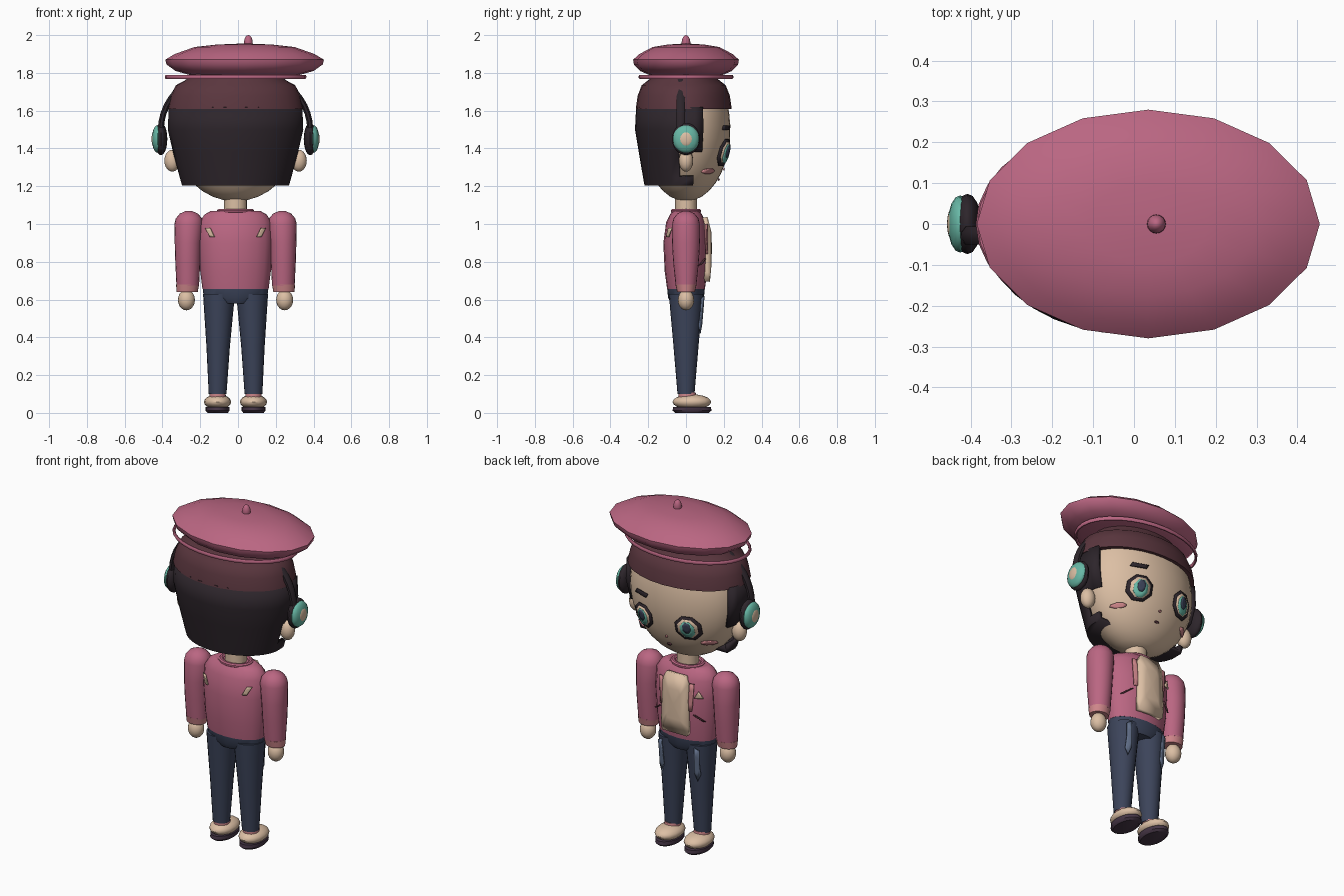
import bpy, bmesh, math
from mathutils import Matrix

if "Cube" in bpy.data.objects:
    bpy.data.objects.remove(bpy.data.objects["Cube"])

CX = -0.013  # the body's middle plane


def material(name, r, g, b):
    lin = [((c / 255 + 0.055) / 1.055) ** 2.4 for c in (r, g, b)] + [1]
    m = bpy.data.materials.new(name)
    m.use_nodes = True
    m.diffuse_color = lin
    m.node_tree.nodes["Principled BSDF"].inputs["Base Color"].default_value = lin
    return m


pink = material("rose_pink", 186, 102, 130)
blush = material("pale_rose", 206, 134, 138)
maroon = material("dark_maroon", 90, 54, 62)
black = material("soft_black", 45, 37, 43)
skin = material("warm_cream", 220, 191, 164)
mint = material("mint", 104, 184, 166)
navy = material("denim_navy", 60, 68, 90)
faded = material("faded_denim", 98, 112, 138)
plum = material("sole_plum", 70, 54, 70)


def finish(name, bm, mats, angle=40):
    bmesh.ops.recalc_face_normals(bm, faces=bm.faces)
    me = bpy.data.meshes.new(name)
    bm.to_mesh(me)
    bm.free()
    ob = bpy.data.objects.new(name, me)
    bpy.context.collection.objects.link(ob)
    for m in mats:
        me.materials.append(m)
    bpy.ops.object.select_all(action='DESELECT')
    ob.select_set(True)
    bpy.context.view_layer.objects.active = ob
    bpy.ops.object.shade_smooth_by_angle(angle=math.radians(angle))
    return ob


def loft(name, mat, rings, n=20):
    """Stack elliptical rings (z, x, y, rx, ry) and cap both ends."""
    bm = bmesh.new()
    loops = []
    for z, x, y, rx, ry in rings:
        loops.append([bm.verts.new((x + rx * math.cos(2 * math.pi * i / n),
                                    y + ry * math.sin(2 * math.pi * i / n), z)) for i in range(n)])
    for a, b in zip(loops, loops[1:]):
        for i in range(n):
            bm.faces.new((a[i], a[(i + 1) % n], b[(i + 1) % n], b[i]))
    bm.faces.new(loops[0])
    bm.faces.new(loops[-1])
    return finish(name, bm, [mat])


def ball(name, mat, pos, size, seg=16):
    bm = bmesh.new()
    bmesh.ops.create_uvsphere(bm, u_segments=seg, v_segments=10, radius=1,
                              matrix=Matrix.Translation(pos) @ Matrix.Diagonal((*size, 1)))
    return finish(name, bm, [mat])


def tube(name, mat, path, a, b, closed=False, n=8):
    """Sweep an ellipse (a across, b sideways) along a path of (point, outward, side)."""
    bm = bmesh.new()
    loops = []
    for p, out, side in path:
        ring = []
        for i in range(n):
            t = 2 * math.pi * (i + 0.5) / n
            ring.append(bm.verts.new([p[k] + out[k] * a * math.cos(t) + side[k] * b * math.sin(t)
                                      for k in range(3)]))
        loops.append(ring)
    for a_, b_ in zip(loops, loops[1:] + loops[:1] if closed else loops[1:]):
        for i in range(n):
            bm.faces.new((a_[i], a_[(i + 1) % n], b_[(i + 1) % n], b_[i]))
    if not closed:
        bm.faces.new(loops[0])
        bm.faces.new(loops[-1])
    return finish(name, bm, [mat])


def hoop(name, mat, z, rx, ry, a, b):
    steps = [2 * math.pi * i / 32 for i in range(32)]
    return tube(name, mat, [((CX + rx * math.cos(t), ry * math.sin(t), z),
                             (math.cos(t), math.sin(t), 0), (0, 0, 1)) for t in steps], a, b, True)


def plate(name, mat, x, z, pts, surf, lift=0.005, thick=0.008):
    """Thin patch that follows the surface y = surf(x, z)."""
    bm = bmesh.new()

    def vert(u, v):
        y = surf(x + u, z + v)
        return bm.verts.new((x + u, y + math.copysign(lift, y), z + v))
    mid = vert(0, 0)
    half = [vert(u / 2, v / 2) for u, v in pts]
    rim = [vert(u, v) for u, v in pts]
    n = len(pts)
    for i in range(n):
        j = (i + 1) % n
        bm.faces.new((mid, half[i], half[j]))
        bm.faces.new((half[i], rim[i], rim[j], half[j]))
    ob = finish(name, bm, [mat])
    mod = ob.modifiers.new("thickness", 'SOLIDIFY')
    mod.thickness = thick
    mod.offset = 0
    return ob


def oval(rx, rz, n=8):
    return [(rx * math.cos(2 * math.pi * (i + 0.5) / n), rz * math.sin(2 * math.pi * (i + 0.5) / n))
            for i in range(n)]


def strip(w, h, lean=0):
    return [(-w + lean, h), (w + lean, h), (w - lean, -h), (-w - lean, -h)]


def face_y(x, z):
    return 0.235 * math.sqrt(max(0.02, 1 - ((x - CX) / 0.34) ** 2 - ((z - 1.5) / 0.38) ** 2))


def chest_y(x, z):
    return 0.118 * math.sqrt(max(0.02, 1 - ((x - CX) / 0.197) ** 2))


def back_y(x, z):
    return -chest_y(x, z)


# Beret with stem and trim ring
beret = [(1.79, .70), (1.81, .87), (1.845, .985), (1.87, 1), (1.90, .88), (1.937, .63), (1.95, .35), (1.955, .06)]
loft("beret", pink, [(z, 0.035, 0, 0.42 * s, 0.28 * s) for z, s in beret], 16)
ball("beret_stem", pink, (0.055, 0, 1.96), (0.023, 0.023, 0.04))
hoop("beret_ring", pink, 1.779, 0.367, 0.243, 0.008, 0.012)
cap = [(1.61, 1), (1.68, .96), (1.735, .875), (1.765, .72), (1.81, .66)]
loft("cap_band", maroon, [(z, CX, -0.012, 0.36 * s, 0.254 * s) for z, s in cap], 28)

# Head
rings = []
for i in range(1, 12):
    t = math.radians(-90 + 10.4 * i)
    rings.append((1.5 + 0.38 * math.sin(t), CX, 0, 0.34 * math.cos(t), 0.235 * math.cos(t)))
loft("head", skin, rings, 32)
loft("neck", skin, [(1.04, CX, 0, .06, .057), (1.15, CX, 0, .06, .057)])

# Hair shell, open at the face, with a gap around each ear
cols = [-200, -190, -171] + list(range(-160, -19, 10)) + [-9, 10, 20]
rows = [(1.205, .287, .22), (1.25, .30, .228), (1.38, .335, .25), (1.5, .363, .27), (1.62, .358, .264)]
bm = bmesh.new()
grid = [[bm.verts.new((CX + rx * math.cos(math.radians(a)), ry * math.sin(math.radians(a)), z))
         for a in cols] for z, rx, ry in rows]
last = len(cols) - 2
for r in range(len(rows) - 1):
    trim = {0: 1, 1: 2}.get(r, 0)
    for c in range(trim, last + 1 - trim):
        bm.faces.new((grid[r][c], grid[r][c + 1], grid[r + 1][c + 1], grid[r + 1][c]))
bm.faces.new(grid[0][1:-1])
bmesh.ops.delete(bm, geom=[v for v in bm.verts if not v.link_faces], context='VERTS')
hair = finish("hair", bm, [black], 30)
mod = hair.modifiers.new("thickness", 'SOLIDIFY')
mod.thickness = 0.025
mod.offset = -1

# Face details
for side, label in ((1, "left"), (-1, "right")):
    ex = CX + 0.145 * side
    plate(label + "_eye_frame", black, ex, 1.378, oval(.074, .076), face_y, .010)
    plate(label + "_eye_field", skin, ex, 1.378, oval(.056, .060), face_y, .014)
    plate(label + "_iris", mint, ex, 1.372, oval(.040, .052), face_y, .018)
    plate(label + "_pupil", navy, ex, 1.385, oval(.022, .034), face_y, .022)
    plate(label + "_blush", blush, CX + 0.22 * side, 1.28, oval(.034, .014), face_y, .006)
plate("eyebrow", black, 0.14, 1.51, strip(.045, .011, -.006), face_y, .006)
plate("mouth", maroon, CX, 1.235, oval(.014, .006), face_y)
plate("nose", blush, CX, 1.29, oval(.007, .006), face_y)

# Headphones
path = []
for i in range(25):
    t = math.pi * i / 24
    path.append(((CX + 0.395 * math.cos(t), -0.028, 1.5 + 0.33 * math.sin(t)),
                 (math.cos(t), 0, math.sin(t)), (0, 1, 0)))
tube("headphone_band", black, path, 0.017, 0.024)

# Torso, collar and jacket details
torso = [(.655, .175, .10), (.75, .187, .113), (.9, .195, .12), (1.01, .19, .105), (1.05, .165, .085), (1.07, .13, .068)]
loft("jacket", pink, [(z, CX, 0, rx, ry) for z, rx, ry in torso])
hoop("collar", pink, 1.068, 0.085, 0.067, 0.014, 0.012)
panel = [(-.06, .17), (.06, .17), (.078, .13), (.085, -.12), (.08, -.17), (-.08, -.17), (-.085, -.12), (-.078, .13)]
plate("shirt_panel", skin, CX, 0.865, panel, lambda x, z: chest_y(x, z) - 0.2 * max(0, z - 0.95), 0.004, 0.03)
for s, label in ((1, "left"), (-1, "right")):
    plate(label + "_lapel", blush, CX + s * 0.095, 0.92, strip(.012, .08, s * .005), chest_y, .006)
    plate(label + "_back_slash", skin, CX + s * 0.135, 0.955, strip(.012, .024, s * .012), back_y, .006)
plate("chest_badge", skin, CX - 0.135, 0.935, [(0, .024), (.022, -.016), (-.022, -.016)], chest_y, .008)
for s, label in ((1, "left"), (-1, "right")):
    plate(label + "_pocket", maroon, CX + s * 0.135, 0.80, strip(.005, .018, -s * .024), chest_y, .004)

# Trousers
loft("hips", navy, [(.58, CX, 0, .10, .08), (.61, CX, 0, .168, .095), (.66, CX, 0, .174, .1)])

# Paired limbs, ears and ear cups
for s, label in ((1, "left"), (-1, "right")):
    def at(x):
        return CX + s * x
    ball(label + "_ear", skin, (at(.335), 0, 1.335), (.042, .038, .058))
    ball(label + "_ear_cushion", black, (at(.395), 0, 1.45), (.034, .074, .086))
    ball(label + "_ear_cup", mint, (at(.413), 0, 1.45), (.030, .070, .073))
    ball(label + "_ear_cup_center", skin, (at(.431), 0, 1.45), (.014, .040, .042))
    arm = [(.675, .253, .060, .055), (.80, .253, .066, .068), (.9, .252, .070, .074), (1.0, .248, .076, .073),
           (1.03, .247, .069, .066), (1.055, .247, .048, .046), (1.07, .247, .014, .014)]
    loft(label + "_sleeve", pink, [(z, at(x), 0, rx, ry) for z, x, rx, ry in arm])
    loft(label + "_cuff", blush, [(.64, at(.256), 0, .056, .047), (.68, at(.254), 0, .061, .056)])
    ball(label + "_hand", skin, (at(.26), 0, .598), (.045, .043, .055))
    leg = [(.10, .095, .047, .045), (.35, .092, .062, .066), (.55, .089, .078, .084), (.63, .087, .085, .09)]
    loft(label + "_leg", navy, [(z, at(x), 0, rx, ry) for z, x, rx, ry in leg])

    def shin_y(x, z):
        r = 0.045 + (z - 0.1) * 0.087
        return r * math.sqrt(max(0.05, 1 - ((x - at(.09)) / r) ** 2))
    fade = [(-.008, .10), (.018, .085), (.014, .01), (.018, -.06), (.002, -.10), (-.016, -.05), (-.012, .03)]
    plate(label + "_leg_fade", faded, at(.115), 0.52, [(u * s, v) for u, v in fade], shin_y, .006)
    loft(label + "_sock", blush, [(.06, at(.095), 0.01, .046, .05), (.108, at(.095), 0.005, .042, .046)])
    ball(label + "_shoe", skin, (at(.095), .031, .058), (.072, .102, .040))
    loft(label + "_sole", plum, [(0, at(.095), .032, .054, .088), (.012, at(.095), .032, .064, .103),
                                 (.032, at(.095), .032, .064, .100)])
